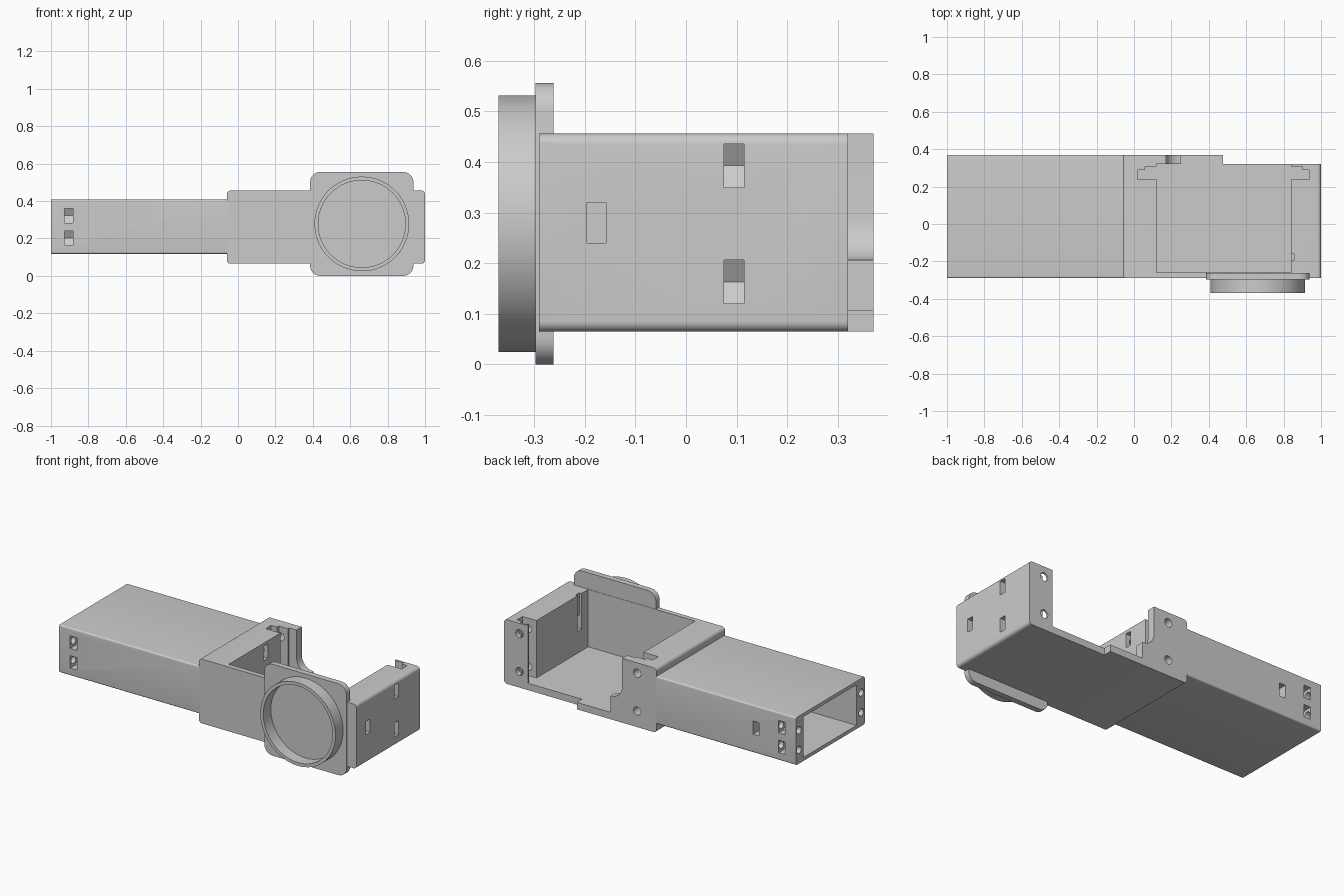
import bpy
import bmesh
import math
from mathutils import Vector

cube = bpy.data.objects.get("Cube")
if cube:
    bpy.data.objects.remove(cube, do_unlink=True)

grey = bpy.data.materials.new("matte_grey")
grey.use_nodes = True
grey.diffuse_color = (0.6, 0.6, 0.6, 1)
grey.node_tree.nodes["Principled BSDF"].inputs["Base Color"].default_value = (0.6, 0.6, 0.6, 1)


def rounded(corners, steps=6):
    """Outline from (a, b, radius) corners, each right angle rounded."""
    out = []
    for i, (a, b, r) in enumerate(corners):
        c = Vector((a, b))
        if r == 0:
            out.append(c)
            continue
        d1 = (Vector(corners[i - 1][:2]) - c).normalized()
        d2 = (Vector(corners[(i + 1) % len(corners)][:2]) - c).normalized()
        centre = c + r * (d1 + d2)
        for k in range(steps + 1):
            t = math.pi / 2 * k / steps
            out.append(centre - r * (d2 * math.cos(t) + d1 * math.sin(t)))
    return out


def rect(a0, a1, b0, b1, r=0):
    return rounded([(a0, b0, r), (a1, b0, r), (a1, b1, r), (a0, b1, r)])


def circle(a, b, r, n=24):
    return [(a + r * math.cos(2 * math.pi * k / n), b + r * math.sin(2 * math.pi * k / n))
            for k in range(n)]


def prism(name, outline, axis, lo, hi):
    """Extrude an outline along an axis."""
    place = {"x": lambda a, b, t: (t, a, b),
             "y": lambda a, b, t: (a, t, b),
             "z": lambda a, b, t: (a, b, t)}[axis]
    bm = bmesh.new()
    ends = [[bm.verts.new(place(p[0], p[1], t)) for p in outline] for t in (lo, hi)]
    bm.faces.new(ends[0])
    bm.faces.new(ends[1])
    n = len(outline)
    for i in range(n):
        j = (i + 1) % n
        bm.faces.new((ends[0][i], ends[0][j], ends[1][j], ends[1][i]))
    bmesh.ops.recalc_face_normals(bm, faces=bm.faces)
    mesh = bpy.data.meshes.new(name)
    bm.to_mesh(mesh)
    bm.free()
    mesh.materials.append(grey)
    obj = bpy.data.objects.new(name, mesh)
    bpy.context.collection.objects.link(obj)
    return obj


def box(name, x0, x1, y0, y1, z0, z1):
    return prism(name, rect(x0, x1, y0, y1), "z", z0, z1)


def combine(obj, tool, operation="DIFFERENCE"):
    mod = obj.modifiers.new("combine", "BOOLEAN")
    mod.operation = operation
    mod.solver = "EXACT"
    mod.object = tool
    bpy.context.view_layer.objects.active = obj
    bpy.ops.object.modifier_apply(modifier=mod.name)
    bpy.data.objects.remove(tool, do_unlink=True)


def nut_slot(centre, opening, z, half):
    """Slot for a hex nut: pointed inside, open towards one side."""
    s = 1 if opening > centre else -1
    radius = half / math.cos(math.pi / 6)
    shoulder = centre - s * radius / 2
    return [(centre - s * radius, z), (shoulder, z - half), (opening, z - half),
            (opening, z + half), (shoulder, z + half)]


FRONT, BACK, REAR = -0.29, 0.37, 0.32
BOTTOM, TOP, FLOOR = 0.065, 0.456, 0.107

# Hollow handle
handle = prism("handle", rect(FRONT, BACK, 0.118, 0.408, 0.01), "x", -1, -0.05)
combine(handle, box("cavity", -1.1, -0.08, -0.21, 0.3, 0.14, 0.386))
for z in (0.202, 0.322):
    for y, opening in ((-0.257, FRONT - 0.05), (0.342, BACK + 0.05)):
        combine(handle, prism("screw", circle(y, z, 0.022), "x", -1.1, -0.85))
        combine(handle, prism("nut", nut_slot(y, opening, z, 0.038), "x", -0.927, -0.882))
combine(handle, box("slit", -0.75, -0.71, 0.25, 0.45, 0.23, 0.31))

# Housing block with its rear lip, which steps down through a fillet
housing = prism("housing", rect(-0.06, 1, BOTTOM, TOP, 0.02), "y", FRONT, REAR)
lip = [(-0.06, BOTTOM, 0.02), (0.476, BOTTOM, 0), (0.476, FLOOR, 0), (0.25, FLOOR, 0),
       (0.25, 0.206, 0), (0.17, 0.206, 0.079), (0.17, TOP, 0), (-0.06, TOP, 0.02)]
combine(housing, prism("lip", rounded(lip), "y", REAR, BACK), "UNION")

# Open pocket with stepped guide slots on both sides
combine(housing, box("pocket", 0.12, 0.84, -0.26, REAR, FLOOR, 0.6))
combine(housing, box("rear_gap", 0.5, 0.84, 0.2, 0.5, FLOOR, 0.6))
for wide, narrow, inner, end in ((0.02, 0.06, 0.15, 0.308), (0.935, 0.9, 0.81, 0.308)):
    x0, x1 = sorted((wide, inner))
    combine(housing, box("guide", x0, x1, 0.237, 0.29, FLOOR, 0.6))
    x0, x1 = sorted((narrow, inner))
    combine(housing, box("step", x0, x1, 0.28, end, FLOOR, 0.6))

# Screw holes, nut slots and cable slit of the housing
for z in (0.163, 0.393):
    for x, opening in ((0.07, 0.2), (0.897, 1.1)):
        combine(housing, prism("screw", circle(x, z, 0.025), "y", 0.03, 0.5))
        combine(housing, prism("nut", nut_slot(x, opening, z, 0.043), "y", 0.075, 0.115))
combine(housing, box("slit", 0.8, 1.1, -0.196, -0.158, 0.24, 0.32))
combine(housing, box("cable_groove", 0.8, 0.855, -0.196, -0.158, 0.24, 0.6))

# Front mounting plate and its round collar
plate = prism("mounting_plate", rect(0.385, 0.938, 0, 0.556, 0.055), "y", -0.297, -0.262)
collar = prism("round_collar", circle(0.662, 0.278, 0.253, 64), "y", -0.37, -0.296)
combine(collar, prism("bore", circle(0.662, 0.278, 0.233, 64), "y", -0.5, -0.2))

for obj in (handle, housing, plate, collar):
    bpy.ops.object.select_all(action="DESELECT")
    obj.select_set(True)
    bpy.context.view_layer.objects.active = obj
    bpy.ops.object.shade_smooth_by_angle(angle=math.radians(35))
